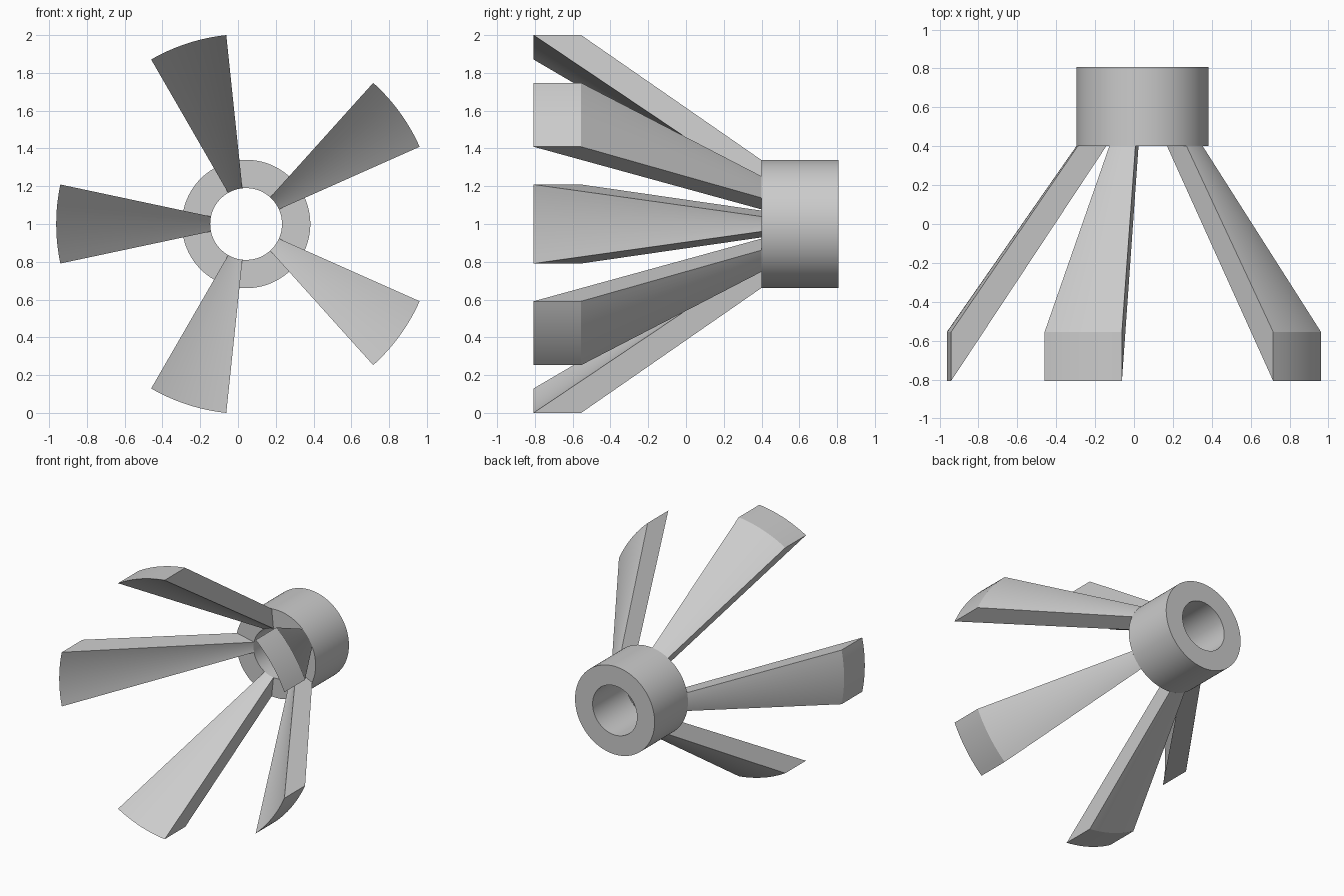
import bpy, bmesh
from math import sin, cos, radians

cube = bpy.data.objects.get("Cube")
if cube:
    bpy.data.objects.remove(cube)

# Shared dimensions: the model revolves about an axis parallel to y
CENTRE_X, CENTRE_Z = 0.043, 1.0
BORE, HUB, TIP = 0.19, 0.34, 1.0055
FRONT, SHOULDER, JOINT, BACK = -0.807, -0.555, 0.4, 0.807

grey = bpy.data.materials.new("plain grey")
grey.use_nodes = True
colour = (0.6, 0.6, 0.6, 1)
grey.diffuse_color = colour
grey.node_tree.nodes["Principled BSDF"].inputs["Base Color"].default_value = colour


def revolve(name, profile, start, sweep, steps):
    """Sweep a closed (radius, y) profile about the axis, capping partial turns."""
    bm = bmesh.new()
    full = sweep == 360
    rings = []
    for i in range(steps if full else steps + 1):
        a = radians(start + sweep * i / steps)
        rings.append([bm.verts.new((CENTRE_X + r * cos(a), y, CENTRE_Z + r * sin(a)))
                      for r, y in profile])
    n = len(profile)
    for i in range(steps):
        a, b = rings[i], rings[(i + 1) % len(rings)]
        for j in range(n):
            k = (j + 1) % n
            bm.faces.new((a[j], a[k], b[k], b[j]))
    if not full:
        bm.faces.new(rings[0])
        bm.faces.new(rings[-1])
    bmesh.ops.recalc_face_normals(bm, faces=bm.faces)
    mesh = bpy.data.meshes.new(name)
    bm.to_mesh(mesh)
    bm.free()
    mesh.materials.append(grey)
    obj = bpy.data.objects.new(name, mesh)
    bpy.context.collection.objects.link(obj)
    bpy.ops.object.select_all(action="DESELECT")
    obj.select_set(True)
    bpy.context.view_layer.objects.active = obj
    bpy.ops.object.shade_smooth_by_angle(angle=radians(20))
    return obj


# Hollow hub at the back
revolve("hub_ring", [(BORE, JOINT), (HUB, JOINT), (HUB, BACK), (BORE, BACK)], 0, 360, 96)

# Five flared prongs, each a wedge ending in a sharp front rim
prong = [(BORE, JOINT), (HUB, JOINT), (TIP, SHOULDER), (TIP, FRONT)]
for i in range(5):
    revolve(f"prong_{i + 1}", prong, 36 + 72 * i - 12, 24, 12)
